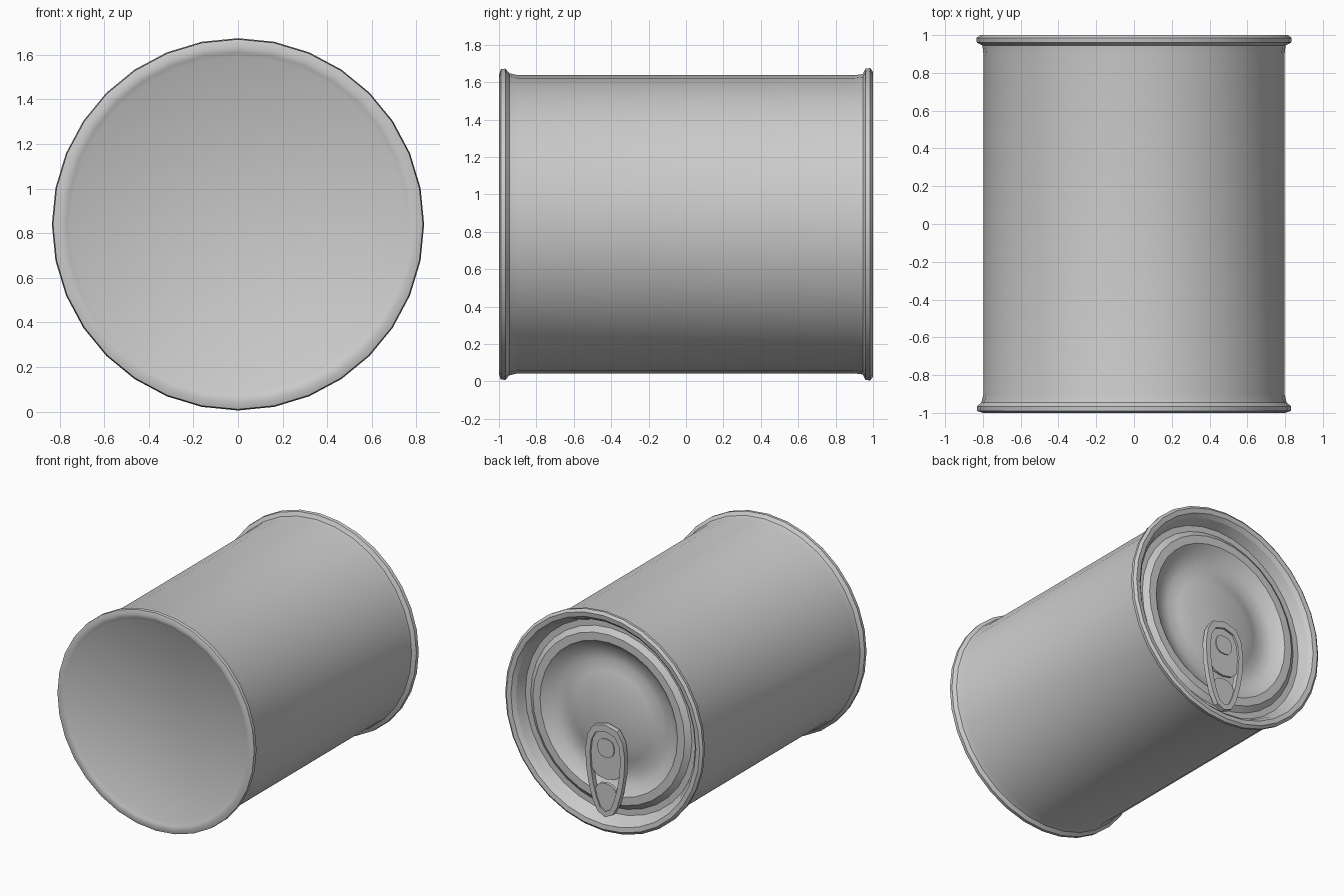
import bpy, bmesh, math

if "Cube" in bpy.data.objects:
    bpy.data.objects.remove(bpy.data.objects["Cube"])

AXIS_Z = 0.84
SIDES = 32

def finish(name, bm, angle=35):
    bmesh.ops.recalc_face_normals(bm, faces=bm.faces[:])
    me = bpy.data.meshes.new(name)
    bm.to_mesh(me)
    bm.free()
    ob = bpy.data.objects.new(name, me)
    bpy.context.collection.objects.link(ob)
    ob.location.z = AXIS_Z
    bpy.ops.object.select_all(action='DESELECT')
    ob.select_set(True)
    bpy.context.view_layer.objects.active = ob
    bpy.ops.object.shade_smooth_by_angle(angle=math.radians(angle))
    return ob

def lathe(name, profile, cap_start=False, cap_end=False):
    """Spin (radius, y) points around the can's long axis."""
    bm = bmesh.new()
    rings = []
    for r, y in profile:
        rings.append([bm.verts.new((r * math.cos(a), y, r * math.sin(a)))
                      for a in (2 * math.pi * i / SIDES for i in range(SIDES))])
    for a, b in zip(rings, rings[1:]):
        for i in range(SIDES):
            j = (i + 1) % SIDES
            bm.faces.new((a[i], a[j], b[j], b[i]))
    if cap_start:
        bm.faces.new(rings[0])
    if cap_end:
        bm.faces.new(rings[-1])
    return finish(name, bm)

# Can shell: flat base, rolled base rim, wall, rolled top rim
lathe("can_body", [
    (0.75, -0.98), (0.77, -0.993), (0.80, -1.0), (0.83, -0.99), (0.832, -0.965),
    (0.808, -0.945), (0.797, -0.90), (0.797, 0.90), (0.803, 0.945),
    (0.832, 0.96), (0.835, 0.985), (0.815, 1.0), (0.78, 0.995), (0.755, 0.97),
], cap_start=True)

# Recessed lid with stepped ring, dished groove and raised centre
lathe("lid", [
    (0.755, 0.97), (0.725, 0.90), (0.68, 0.90), (0.64, 0.93), (0.58, 0.93),
    (0.51, 0.875), (0.42, 0.86), (0.34, 0.88), (0.25, 0.91),
], cap_end=True)

def oval(w_top, w_bot, z_top, z_bot, n=16):
    """Tapered oval outline in the lid plane."""
    pts = []
    for i in range(n):
        a = 2 * math.pi * i / n
        t = (math.sin(a) + 1) / 2
        w = w_bot + (w_top - w_bot) * t
        c = math.cos(a)
        pts.append((w * math.copysign(abs(c) ** 0.7, c), z_bot + (z_top - z_bot) * t))
    return pts

def plate(name, outer, y0, y1, inner=None):
    """Extruded plate, or a frame when an inner outline is given."""
    bm = bmesh.new()
    loops = [[bm.verts.new((x, y, z)) for x, z in o]
             for o in (outer, inner) if o for y in (y0, y1)]
    n = len(outer)
    def bridge(a, b):
        for i in range(n):
            j = (i + 1) % n
            bm.faces.new((a[i], a[j], b[j], b[i]))
    bridge(loops[0], loops[1])
    if inner:
        bridge(loops[1], loops[3])
        bridge(loops[3], loops[2])
        bridge(loops[2], loops[0])
    else:
        bm.faces.new(loops[0])
        bm.faces.new(loops[1])
    return finish(name, bm)

# Pull tab: rounded frame, rivet plate, finger end and rivet
plate("pull_tab_frame", oval(0.20, 0.12, -0.03, -0.73), 0.935, 0.975,
      oval(0.16, 0.08, -0.08, -0.69))
plate("pull_tab_web", oval(0.165, 0.15, -0.07, -0.45), 0.94, 0.96)
plate("pull_tab_finger_end", oval(0.10, 0.085, -0.48, -0.70), 0.94, 0.965)
plate("rivet", oval(0.07, 0.07, -0.14, -0.28), 0.86, 0.968)
